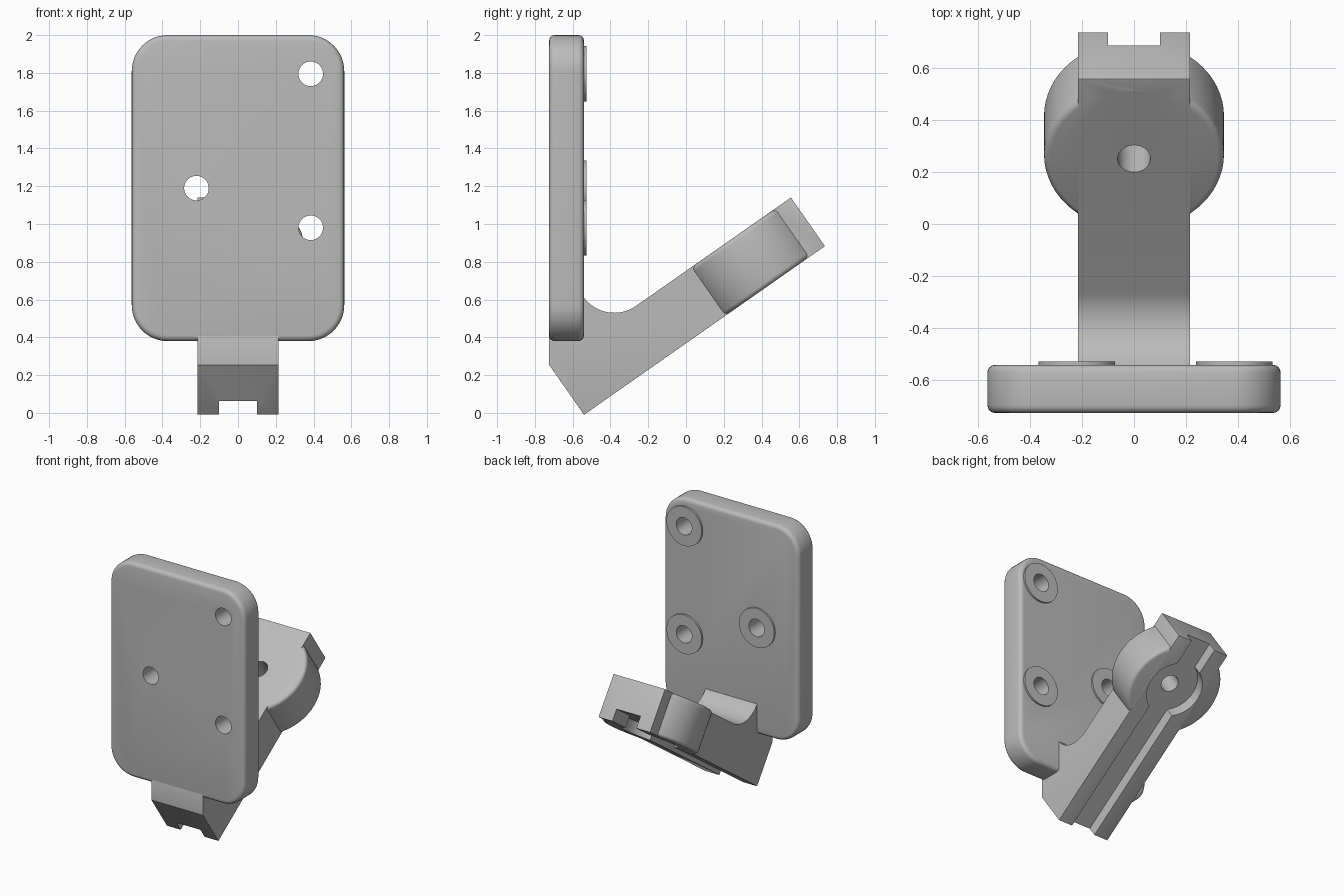
import bpy, bmesh, math
from mathutils import Matrix, Vector

if "Cube" in bpy.data.objects:
    bpy.data.objects.remove(bpy.data.objects["Cube"], do_unlink=True)

# Single plain grey
grey = bpy.data.materials.new("grey plastic")
grey.use_nodes = True
COLOR = (0.5, 0.5, 0.5, 1)
grey.diffuse_color = COLOR
grey.node_tree.nodes["Principled BSDF"].inputs["Base Color"].default_value = COLOR

# Arm frame: x across, y along the arm, z through its thickness
TILT = math.radians(35)
ARM = Matrix.Translation((0, -0.54, -0.01)) @ Matrix.Rotation(TILT, 4, "X")
LENGTH, THICK, HALF_W = 1.557, 0.314, 0.215
PIVOT = 1.185
ROUND = 0.025


def make(name, bm):
    bmesh.ops.recalc_face_normals(bm, faces=bm.faces)
    mesh = bpy.data.meshes.new(name)
    bm.to_mesh(mesh)
    bm.free()
    mesh.materials.append(grey)
    obj = bpy.data.objects.new(name, mesh)
    bpy.context.collection.objects.link(obj)
    return obj


def bevel(bm, edges, width, segments):
    bmesh.ops.bevel(bm, geom=edges, offset=width, segments=segments,
                    profile=0.5, affect="EDGES", clamp_overlap=True)


def cylinder(name, radius, z0, z1, frame, rim=0):
    bm = bmesh.new()
    bmesh.ops.create_cone(bm, cap_ends=True, segments=64, radius1=radius,
                          radius2=radius, depth=z1 - z0)
    if rim:
        bevel(bm, [e for e in bm.edges
                   if abs(e.verts[0].co.z - e.verts[1].co.z) < 1e-4], rim, 4)
    bm.transform(frame @ Matrix.Translation((0, 0, (z0 + z1) / 2)))
    return make(name, bm)


def box(name, low, high, frame=Matrix()):
    low, high = Vector(low), Vector(high)
    bm = bmesh.new()
    bmesh.ops.create_cube(bm, size=1)
    bm.transform(frame @ Matrix.Translation((low + high) / 2)
                 @ Matrix.Diagonal((*(high - low), 1)))
    return make(name, bm)


def combine(target, tool, operation):
    mod = target.modifiers.new(operation.lower(), "BOOLEAN")
    mod.operation, mod.solver, mod.object = operation, "EXACT", tool
    bpy.context.view_layer.objects.active = target
    bpy.ops.object.modifier_apply(modifier=mod.name)
    bpy.data.objects.remove(tool, do_unlink=True)


def smooth(obj):
    bpy.ops.object.select_all(action="DESELECT")
    obj.select_set(True)
    bpy.context.view_layer.objects.active = obj
    bpy.ops.object.shade_smooth_by_angle(angle=math.radians(30))


# Mounting plate: rounded corners, then rounded rims
bm = bmesh.new()
bmesh.ops.create_cube(bm, size=1)
bm.transform(Matrix.Translation((0, -0.6325, 1.19)) @ Matrix.Diagonal((1.125, 0.185, 1.62, 1)))
bevel(bm, [e for e in bm.edges if abs(e.verts[0].co.y - e.verts[1].co.y) > 0.1], 0.19, 12)
bevel(bm, [e for e in bm.edges if abs(e.verts[0].co.y - e.verts[1].co.y) < 1e-4], 0.03, 4)
plate = make("mounting_plate", bm)

# Raised washers on the back and screw holes through the plate
for x, z in ((0.385, 1.795), (0.385, 0.98), (-0.22, 1.19)):
    frame = Matrix.Translation((x, 0, z)) @ Matrix.Rotation(math.pi / 2, 4, "X")
    combine(plate, cylinder("washer", 0.147, 0.527, 0.58, frame), "UNION")
    combine(plate, cylinder("screw_hole", 0.065, 0.4, 0.9, frame), "DIFFERENCE")
smooth(plate)

# Arm side profile: tilted bar with a concave fillet against the plate
profile = [(ARM @ Vector((0, u, v))).yz for u, v in
           ((0, 0), (LENGTH, 0), (LENGTH, THICK), (PIVOT, THICK))]
start, stop = TILT - math.pi / 2, -math.acos(-0.8)
for i in range(17):
    a = start + (stop - start) * i / 16
    profile.append((-0.38 + 0.2 * math.cos(a), 0.73 + 0.2 * math.sin(a)))
profile += [(-0.65, 0.61), (-0.7245, 0.45), (-0.7245, 0.254)]

bm = bmesh.new()
sides = [[bm.verts.new((x, y, z)) for y, z in profile] for x in (-HALF_W, HALF_W)]
for side in sides:
    bm.faces.new(side)
count = len(profile)
for i in range(count):
    j = (i + 1) % count
    bm.faces.new((sides[0][i], sides[0][j], sides[1][j], sides[1][i]))
rounded = [bm.edges.get((sides[0][i], sides[1][i])) for i in range(3)]
for side in sides:
    rounded += [bm.edges.get((side[i], side[(i + 1) % count])) for i in (-1, 0, 1, 2)]
bevel(bm, rounded, ROUND, 4)
arm = make("tilted_arm", bm)

# Round hub near the free end
hub_frame = ARM @ Matrix.Translation((0, PIVOT, 0))
combine(arm, cylinder("hub", 0.345, 0, THICK, hub_frame, ROUND), "UNION")

# Underside channel, round recess and pivot hole
DEPTH = 0.088
combine(arm, box("channel", (-0.1, -0.3, -0.1), (0.1, LENGTH + 0.2, DEPTH), ARM), "DIFFERENCE")
combine(arm, cylinder("recess", 0.205, -0.1, DEPTH, hub_frame), "DIFFERENCE")
combine(arm, cylinder("pivot_hole", 0.063, -0.2, 0.5, hub_frame), "DIFFERENCE")
smooth(arm)
